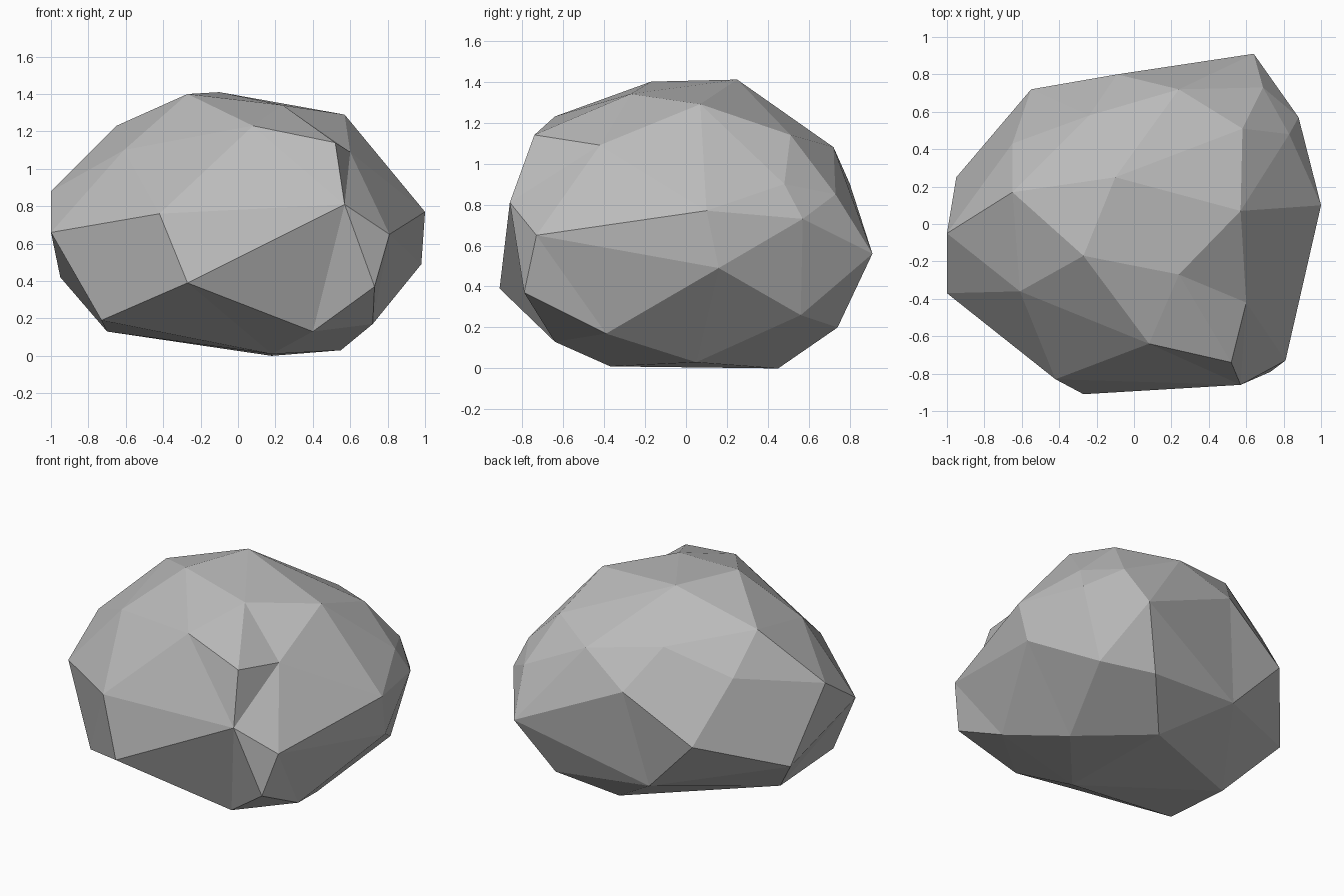
import bpy
import bmesh
from mathutils import Vector

# Remove the default cube only
default_cube = bpy.data.objects.get("Cube")
if default_cube:
    bpy.data.objects.remove(default_cube, do_unlink=True)


def make_material(name, colour):
    material = bpy.data.materials.new(name)
    material.use_nodes = True
    material.diffuse_color = colour
    for node in material.node_tree.nodes:
        if node.type == "BSDF_PRINCIPLED":
            node.inputs["Base Color"].default_value = colour
            node.inputs["Roughness"].default_value = 1
    return material


# Corner points of the boulder, in hundredths of a unit, grouped by region
crown_corners = [
    (24, -27, 134), (-27, -17, 140), (-10, 25, 141), (57, 7, 129),
    (8, -64, 123), (-65, 17, 123), (-61, -36, 110), (58, 51, 114),
    (60, -42, 109), (52, -74, 114), (-24, 58, 116), (24, 72, 108),
    (-65, 43, 100),
]
side_corners = [
    (100, 10, 77), (98, 16, 49), (81, -73, 65), (73, -79, 37),
    (57, -86, 81), (-27, -91, 39), (-42, -83, 76), (83, 48, 90),
    (88, 57, 73), (64, 91, 56), (69, 73, 85), (-100, -5, 88),
    (-100, -37, 66), (-95, 25, 42), (-55, 72, 62), (-9, 80, 90),
]
base_corners = [
    (-73, -52, 19), (-70, 0, 13), (40, -64, 13), (72, -39, 17),
    (55, 5, 3), (45, 74, 20), (74, 56, 26), (18, 45, 0),
    (18, -37, 1), (-21, 69, 26),
]
HEART = Vector((0, 0, 0.7))


def build_boulder(name, corners, material):
    """Wrap a skin around the corner directions, then pull each corner into
    place, so that shallow dents survive as well as the bulges."""
    bm = bmesh.new()
    place = {}
    for corner in corners:
        target = Vector(corner) / 100
        vert = bm.verts.new((target - HEART).normalized())
        place[vert] = target
    bmesh.ops.convex_hull(bm, input=list(bm.verts))
    for vert, target in place.items():
        vert.co = target
    bmesh.ops.recalc_face_normals(bm, faces=list(bm.faces))

    mesh = bpy.data.meshes.new(name)
    bm.to_mesh(mesh)
    bm.free()
    mesh.materials.append(material)
    mesh.shade_flat()
    boulder = bpy.data.objects.new(name, mesh)
    bpy.context.collection.objects.link(boulder)
    return boulder


# Faceted boulder in a single stone colour
stone_grey = make_material("stone grey", (0.5, 0.5, 0.5, 1))
build_boulder("boulder", crown_corners + side_corners + base_corners, stone_grey)
